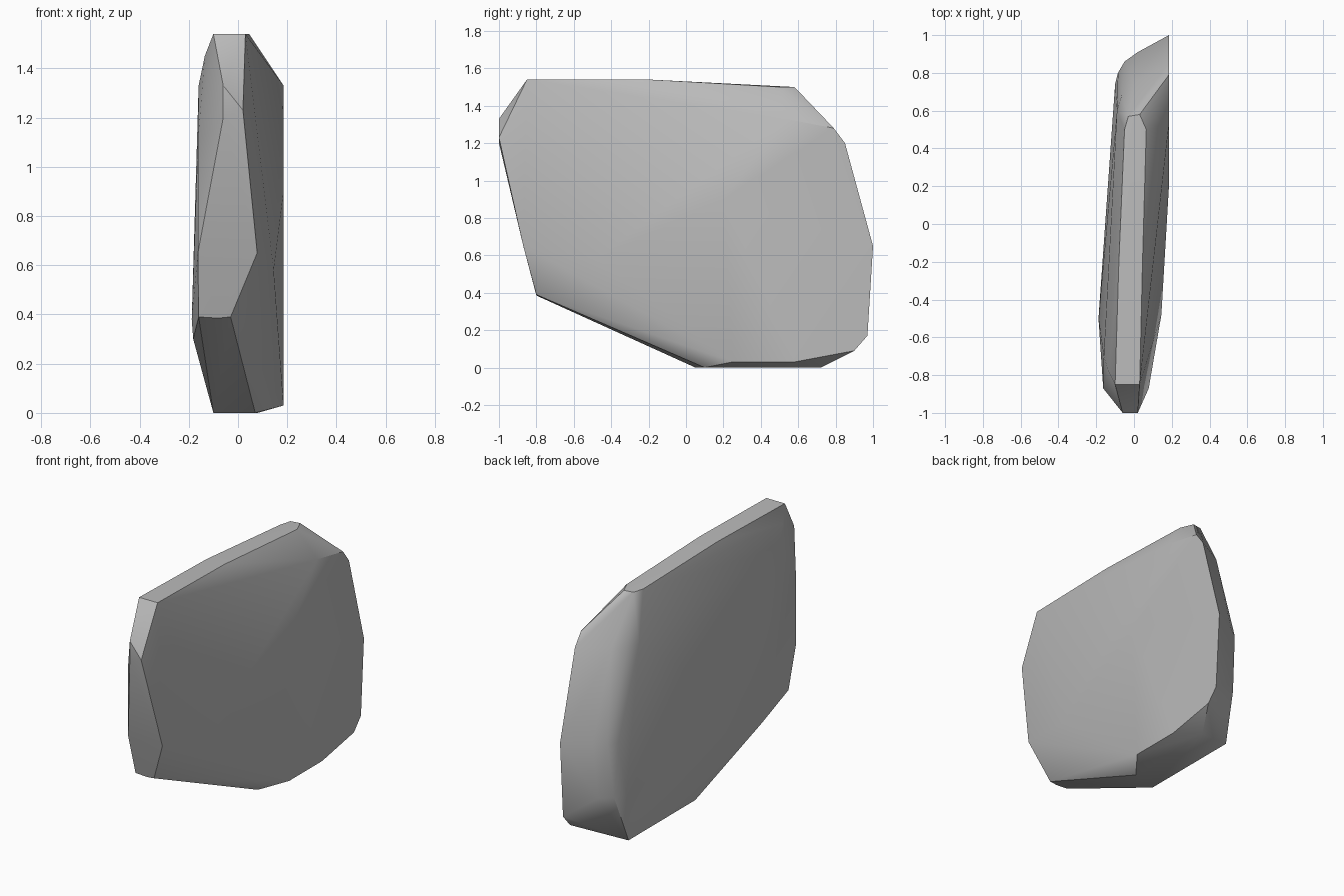
import bpy
import bmesh
import math
from mathutils import Vector

default_cube = bpy.data.objects.get("Cube")
if default_cube:
    bpy.data.objects.remove(default_cube, do_unlink=True)


def make_material(name, colour):
    material = bpy.data.materials.new(name)
    material.use_nodes = True
    material.diffuse_color = colour
    material.node_tree.nodes["Principled BSDF"].inputs["Base Color"].default_value = colour
    return material


def contour_at_x(x, outline):
    return [Vector((x, y, z)) for y, z in outline]


def contour_at_z(z, outline):
    return [Vector((x, y, z)) for x, y in outline]


# Broad left cheek of the stone: a flat outline in y and z
left_cheek = contour_at_x(.185, [
    (.53, 1.33), (.79, 1.28), (.85, 1.2), (1, .65), (.97, .17),
    (.9, .09), (.58, .03), (.25, .03), (.2, .9),
])

# Long narrow crest with a rounded back tip
crest = contour_at_z(1.54, [(-.1, -.85), (.03, -.85), (.045, -.2), (-.08, -.2)])
crest_tip = contour_at_z(1.5, [(-.05, .5), (-.03, .57), (.03, .58), (.065, .5)])

# Flat foot
foot = contour_at_z(0, [(-.1, .05), (-.1, .72), (.08, .72), (.07, .1)])

# Rounded back edge at three heights
back_edge = contour_at_z(.65, [(-.095, .72), (-.085, .8), (-.05, .86), (.02, .91)])
back_edge += contour_at_z(.3, [(-.1, .74), (-.07, .82), (0, .88)])
back_edge += contour_at_z(1.2, [(-.09, .6), (-.065, .68), (0, .75)])

# Chipped front face, from the brow down to the chin
front_face = [Vector(point) for point in (
    (-.06, -1, 1.33), (-.06, -1, 1.2), (.02, -1, 1.23),
    (.078, -.87, .65), (-.03, -.8, .39), (-.08, -.8, .385), (-.16, -.8, .39),
    (-.163, -.87, 1.1), (-.163, -.87, .65),
)]

# Swelling of both broad sides
swelling = [Vector(point) for point in (
    (.145, -.48, .58), (-.188, -.5, .38), (-.182, -.5, .3),
    (-.16, -.7, 1.33), (-.135, -.78, 1.45),
)]

# Wrap all contours in one closed skin and merge the flat areas
mesh = bpy.data.meshes.new("stone_slab")
skin = bmesh.new()
for point in left_cheek + crest + crest_tip + foot + back_edge + front_face + swelling:
    skin.verts.new(point)
hull = bmesh.ops.convex_hull(skin, input=skin.verts[:])
unused = {item for item in hull["geom_interior"] + hull["geom_unused"]
          if isinstance(item, bmesh.types.BMVert)}
bmesh.ops.delete(skin, geom=list(unused), context="VERTS")
bmesh.ops.dissolve_limit(skin, angle_limit=math.radians(1),
                         verts=skin.verts[:], edges=skin.edges[:])
bmesh.ops.recalc_face_normals(skin, faces=skin.faces[:])
skin.to_mesh(mesh)
skin.free()

stone = bpy.data.objects.new("stone_slab", mesh)
bpy.context.collection.objects.link(stone)
mesh.materials.append(make_material("stone_grey", (.5, .5, .5, 1)))

# Soft shading that keeps the chipped edges crisp
bpy.context.view_layer.objects.active = stone
stone.select_set(True)
bpy.ops.object.shade_smooth_by_angle(angle=math.radians(30))
